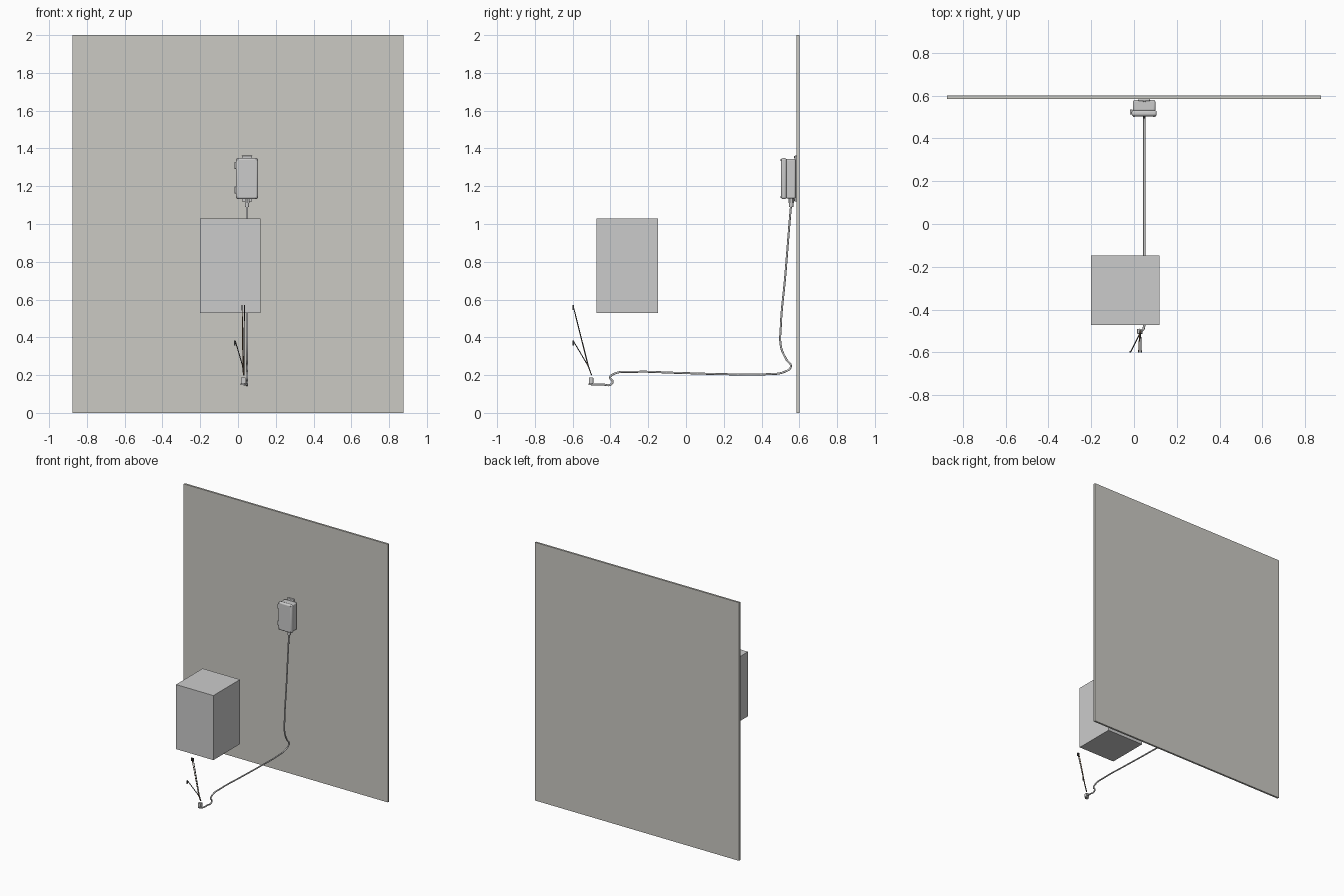
import bpy, math
from mathutils import Vector

if "Cube" in bpy.data.objects:
    bpy.data.objects.remove(bpy.data.objects["Cube"])


def mat(name, rgb):
    m = bpy.data.materials.new(name)
    m.diffuse_color = (*rgb, 1)
    m.use_nodes = True
    m.node_tree.nodes["Principled BSDF"].inputs["Base Color"].default_value = m.diffuse_color
    return m


WALL = mat("wall_paint", (0.60, 0.59, 0.55))
COPPER = mat("brown_wire", (0.30, 0.17, 0.08))
DARK = mat("dark_wire", (0.06, 0.06, 0.06))


def finish(o, name, material=None):
    o.name = name
    if material:
        o.data.materials.append(material)
    return o


def box(name, lo, hi, bevel=0, material=None):
    lo, hi = Vector(lo), Vector(hi)
    bpy.ops.mesh.primitive_cube_add(size=1, location=(lo + hi) / 2)
    o = bpy.context.object
    o.scale = hi - lo
    bpy.ops.object.transform_apply(location=False, rotation=False, scale=True)
    if bevel:
        b = o.modifiers.new("bevel", 'BEVEL')
        b.width, b.segments = bevel, 3
        bpy.ops.object.shade_smooth_by_angle()
    return finish(o, name, material)


def cylinder(name, loc, r, depth, axis='Z', sides=20, material=None):
    rot = {'Z': (0, 0, 0), 'Y': (math.pi / 2, 0, 0), 'X': (0, math.pi / 2, 0)}[axis]
    bpy.ops.mesh.primitive_cylinder_add(vertices=sides, radius=r, depth=depth,
                                        location=loc, rotation=rot)
    bpy.ops.object.shade_smooth_by_angle()
    return finish(bpy.context.object, name, material)


def tube(name, pts, r, material=None, smooth=True):
    c = bpy.data.curves.new(name, 'CURVE')
    c.dimensions = '3D'
    c.bevel_depth, c.bevel_resolution = r, 3
    c.resolution_u, c.use_fill_caps = 10, True
    s = c.splines.new('BEZIER')
    s.bezier_points.add(len(pts) - 1)
    for p, co in zip(s.bezier_points, pts):
        p.co = co
        p.handle_left_type = p.handle_right_type = 'AUTO' if smooth else 'VECTOR'
    o = bpy.data.objects.new(name, c)
    bpy.context.collection.objects.link(o)
    return finish(o, name, material)


# Wall panel and hanging block
box("wall", (-0.875, 0.585, 0), (0.875, 0.6, 2), material=WALL)
box("block", (-0.2, -0.473, 0.53), (0.12, -0.147, 1.03))

# Wall-mounted enclosure: body, gasket seam, lid
box("enclosure_body", (-0.005, 0.528, 1.135), (0.1, 0.58, 1.345), 0.008)
box("enclosure_seam", (0.0, 0.52, 1.14), (0.097, 0.54, 1.34))
box("enclosure_lid", (-0.011, 0.504, 1.132), (0.106, 0.532, 1.349), 0.01)

# Lid hinges and corner screws
for z in (1.18, 1.31):
    box("hinge", (-0.019, 0.512, z - 0.018), (-0.006, 0.535, z + 0.018), 0.002)
for x in (0.0, 0.095):
    for z in (1.142, 1.339):
        cylinder("lid_screw", (x, 0.504, z), 0.005, 0.006, 'Y', 12)

# Mounting bracket with tabs top and bottom
box("mounting_plate", (0.02, 0.575, 1.118), (0.075, 0.586, 1.362), 0.003)
for z in (1.127, 1.355):
    cylinder("mounting_screw", (0.048, 0.574, z), 0.005, 0.006, 'Y', 12)

# Cable gland
cylinder("gland_nut", (0.048, 0.557, 1.123), 0.014, 0.025, sides=6)
cylinder("gland_cap", (0.048, 0.557, 1.101), 0.011, 0.022)

# Cable from the enclosure to the plug
cable = [(0.557, 1.11), (0.55, 1.03), (0.525, 0.72), (0.502, 0.46), (0.503, 0.35),
         (0.53, 0.285), (0.555, 0.245), (0.52, 0.217), (0.43, 0.205), (0.2, 0.205),
         (-0.05, 0.212), (-0.28, 0.217), (-0.38, 0.207), (-0.402, 0.187),
         (-0.388, 0.165), (-0.4, 0.149), (-0.44, 0.15)]
tube("cable", [(0.048, y, z) for y, z in cable]
     + [(0.046, -0.485, 0.15), (0.04, -0.497, 0.15), (0.027, -0.5, 0.152)], 0.0055)

# Plug at the cable end
box("plug_body", (0.015, -0.514, 0.156), (0.04, -0.491, 0.187), 0.002)
cylinder("plug_base", (0.027, -0.503, 0.152), 0.013, 0.008)

# Loose wire leads
tube("lead_brown", [(0.03, -0.5, 0.2), (0.026, -0.519, 0.25), (0.022, -0.597, 0.565)],
     0.0025, COPPER, False)
tube("lead_dark", [(0.033, -0.5, 0.2), (0.031, -0.517, 0.25), (0.034, -0.597, 0.565)],
     0.0025, DARK, False)
tube("lead_short", [(0.029, -0.5, 0.2), (0.024, -0.519, 0.25), (-0.014, -0.596, 0.38)],
     0.0025, DARK, False)

# Terminals on the lead ends
for x, z in ((0.022, 0.558), (0.034, 0.558), (-0.017, 0.371)):
    box("terminal", (x - 0.003, -0.6, z - 0.013), (x + 0.003, -0.594, z + 0.013),
        material=DARK)
